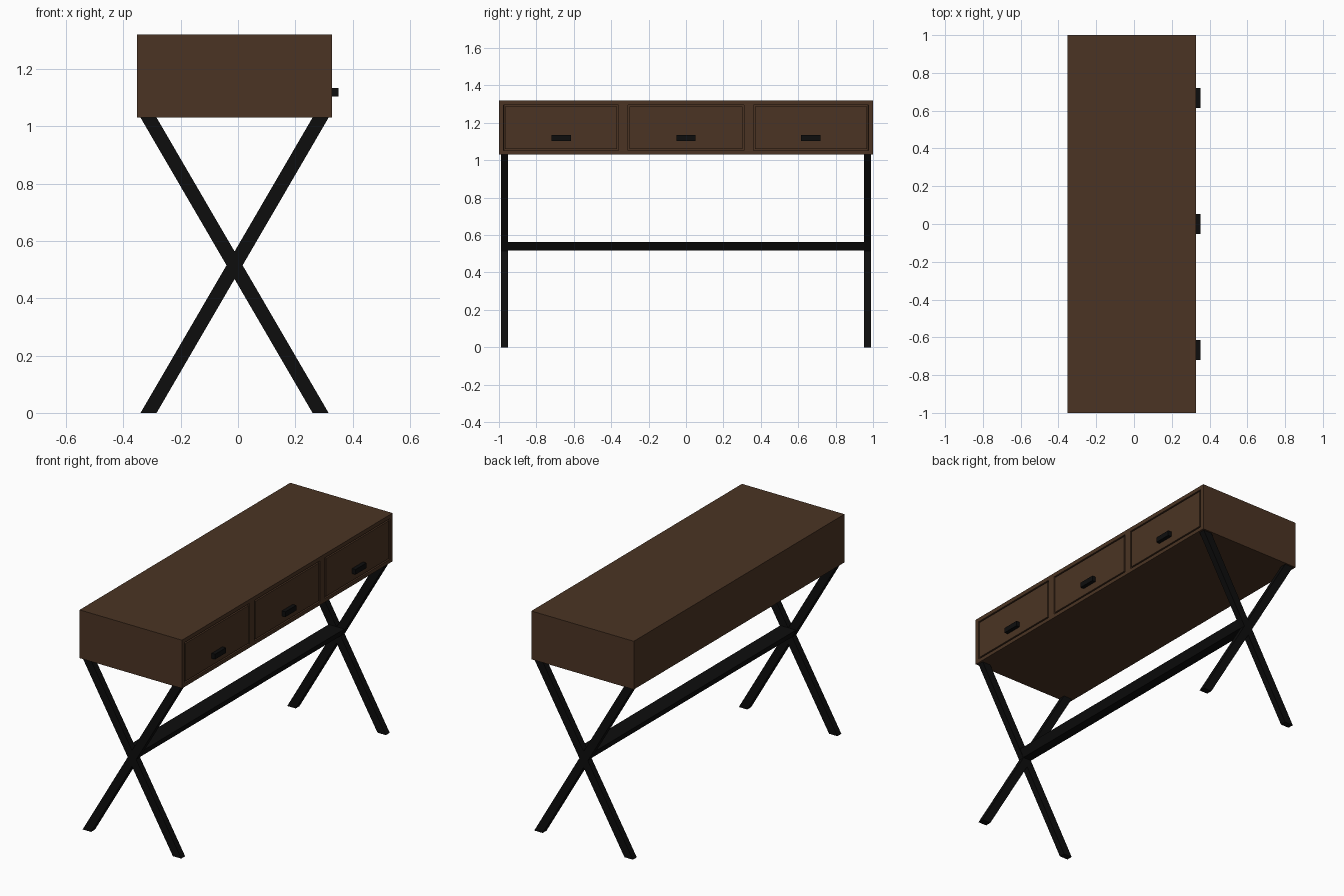
import bpy, bmesh

if "Cube" in bpy.data.objects:
    bpy.data.objects.remove(bpy.data.objects["Cube"])


def material(name, rgb):
    m = bpy.data.materials.new(name)
    m.diffuse_color = (*rgb, 1)
    m.use_nodes = True
    m.node_tree.nodes["Principled BSDF"].inputs["Base Color"].default_value = m.diffuse_color
    return m


WOOD = material("dark_wood", (0.070, 0.034, 0.017))
BLACK = material("black_metal", (0.004, 0.004, 0.004))


def finish(name, bm, mat):
    bmesh.ops.recalc_face_normals(bm, faces=bm.faces)
    me = bpy.data.meshes.new(name)
    bm.to_mesh(me)
    bm.free()
    me.materials.append(mat)
    ob = bpy.data.objects.new(name, me)
    bpy.context.collection.objects.link(ob)
    return ob


def prism(name, profile, y0, y1, mat):
    """Extrude an (x, z) profile along y."""
    bm = bmesh.new()
    face = bm.faces.new([bm.verts.new((x, y0, z)) for x, z in profile])
    ext = bmesh.ops.extrude_face_region(bm, geom=[face])
    verts = [g for g in ext["geom"] if isinstance(g, bmesh.types.BMVert)]
    bmesh.ops.translate(bm, verts=verts, vec=(0, y1 - y0, 0))
    return finish(name, bm, mat)


def rect(x0, x1, z0, z1):
    return [(x0, z0), (x1, z0), (x1, z1), (x0, z1)]


X0, X1, Z0, Z1 = -0.353, 0.328, 1.03, 1.32
CX = -0.012                                  # centre of the crossed legs
DRAWERS = [(-0.975, -0.36), (-0.31, 0.31), (0.36, 0.975)]

# Case: box cut along the drawer outlines, then grooved around each drawer
case = prism("case", rect(X0, X1, Z0, Z1), -1, 1, WOOD)
bm = bmesh.new()
bm.from_mesh(case.data)
cuts = [((0, y, 0), (0, 1, 0)) for d in DRAWERS for y in d]
cuts += [((0, 0, z), (0, 0, 1)) for z in (1.052, 1.296)]
for co, no in cuts:
    geom = bm.verts[:] + bm.edges[:] + bm.faces[:]
    bmesh.ops.bisect_plane(bm, geom=geom, plane_co=co, plane_no=no)
bm.normal_update()
fronts = []
for f in bm.faces:
    c = f.calc_center_median()
    if f.normal.x > 0.9 and 1.052 < c.z < 1.296 and any(a < c.y < b for a, b in DRAWERS):
        fronts.append(f)
for thick, depth in ((0.001, -0.01), (0.01, 0), (0.001, 0.01)):
    bmesh.ops.inset_individual(bm, faces=fronts, thickness=thick, depth=depth)
bm.to_mesh(case.data)
bm.free()

# Drawer handles
for i, y in enumerate((-0.667, 0, 0.667)):
    prism(f"handle_{i + 1}", rect(X1 - 0.005, 0.351, 1.103, 1.134), y - 0.052, y + 0.052, BLACK)

# Crossed legs at both ends
for end, s in (("front", -1), ("back", 1)):
    for side, k in (("left", 1), ("right", -1)):
        b, t = CX - 0.3 * k, CX + 0.3 * k
        prism(f"{end}_{side}_leg",
              [(b - 0.028, 0), (b + 0.028, 0), (t + 0.028, Z0), (t - 0.028, Z0)],
              s * 0.953, s * 0.99, BLACK)

# Stretcher joining the leg crossings
prism("stretcher", [(CX - 0.028, 0.517), (CX + 0.028, 0.517),
                    (CX + 0.052, 0.564), (CX - 0.052, 0.564)], -0.954, 0.954, BLACK)
